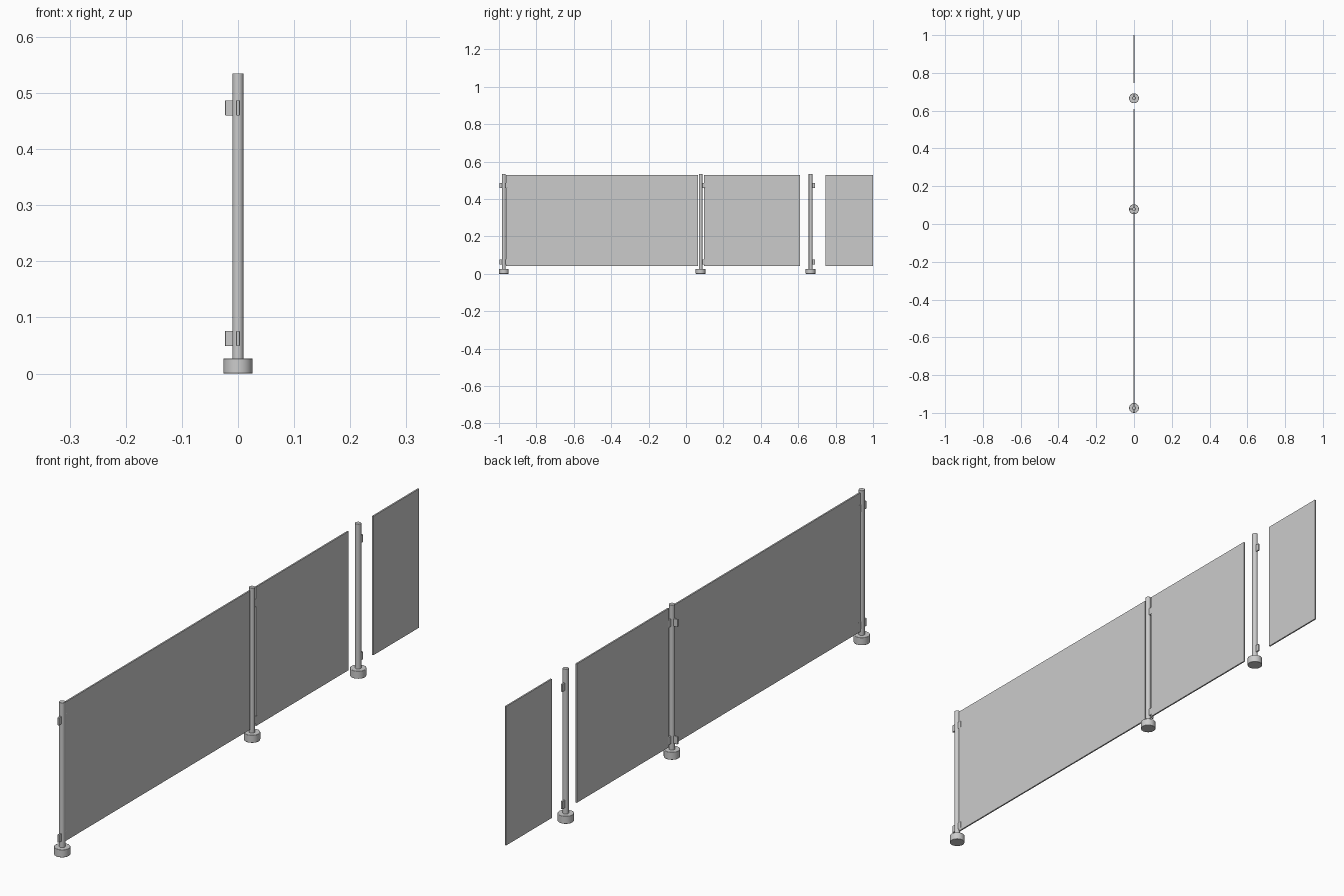
import bpy
from math import radians

if "Cube" in bpy.data.objects:
    bpy.data.objects.remove(bpy.data.objects["Cube"])

POST_R, POST_TOP = 0.0098, 0.535
BASE_R, BASE_H = 0.026, 0.027


def bevel(obj, width):
    mod = obj.modifiers.new("edge_round", 'BEVEL')
    mod.width = width
    mod.segments = 2
    mod.limit_method = 'ANGLE'
    mod.angle_limit = radians(50)


def cylinder(name, radius, z0, z1, y, edge):
    bpy.ops.mesh.primitive_cylinder_add(
        vertices=32, radius=radius, depth=z1 - z0, location=(0, y, (z0 + z1) / 2))
    obj = bpy.context.object
    obj.name = name
    bpy.ops.object.shade_smooth_by_angle(angle=radians(35))
    bevel(obj, edge)


def box(name, lo, hi):
    centre = [(a + b) / 2 for a, b in zip(lo, hi)]
    bpy.ops.mesh.primitive_cube_add(size=1, location=centre)
    obj = bpy.context.object
    obj.name = name
    obj.scale = [b - a for a, b in zip(lo, hi)]
    bpy.ops.object.transform_apply(location=False, rotation=False, scale=True)
    return obj


def clip(name, y, direction, z0, z1):
    # thin plate reaching from inside the post outwards
    dx, dy = direction
    t, inner, outer = 0.0032, 0.007, 0.023
    xs = sorted((dx * inner, dx * outer)) if dx else (-t, t)
    ys = sorted((dy * inner, dy * outer)) if dy else (-t, t)
    obj = box(name, (xs[0], y + ys[0], z0), (xs[1], y + ys[1], z1))
    bevel(obj, 0.001)


# Posts with round feet, and the directions of their clips
posts = {
    "end_post": (-0.974, [(0, -1), (0, 1)]),
    "middle_post": (0.078, [(-1, 0), (0, 1)]),
    "gate_post": (0.666, [(0, 1)]),
}
for name, (y, directions) in posts.items():
    cylinder(name, POST_R, BASE_H - 0.005, POST_TOP, y, 0.0008)
    cylinder(name + "_foot", BASE_R, 0, BASE_H, y, 0.0012)
    for i, d in enumerate(directions):
        clip(f"{name}_lower_clip_{i}", y, d, 0.049, 0.076)
        clip(f"{name}_upper_clip_{i}", y, d, 0.460, 0.487)

# Flat panels
panels = {
    "long_panel": (-0.962, 0.064),
    "medium_panel": (0.097, 0.609),
    "short_panel": (0.747, 1.0),
}
for name, (y0, y1) in panels.items():
    box(name, (-0.0027, y0, 0.041), (0.0027, y1, 0.528))
